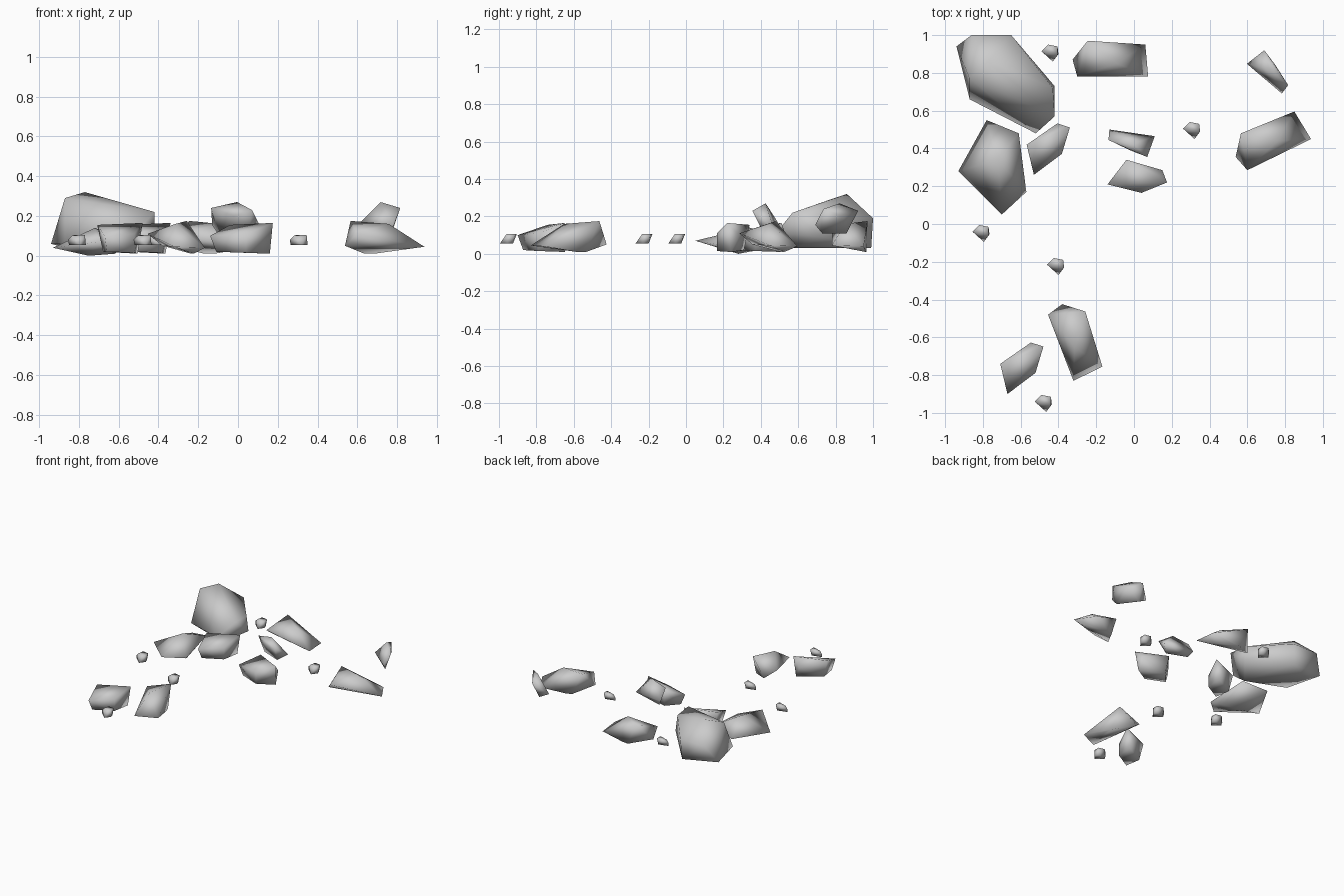
import bpy
import bmesh
from math import radians

default_cube = bpy.data.objects.get("Cube")
if default_cube:
    bpy.data.objects.remove(default_cube, do_unlink=True)

stone = bpy.data.materials.new("stone_grey")
stone.use_nodes = True
stone_colour = (0.6, 0.6, 0.6, 1)
stone.diffuse_color = stone_colour
stone.node_tree.nodes["Principled BSDF"].inputs["Base Color"].default_value = stone_colour


def rock_mesh(name, corners):
    """Convex smooth-shaded stone from a few corners given in hundredths."""
    bm = bmesh.new()
    for corner in corners:
        bm.verts.new([value / 100 for value in corner])
    hull = bmesh.ops.convex_hull(bm, input=bm.verts[:])
    leftover = set(hull["geom_interior"] + hull["geom_unused"])
    inner = [item for item in leftover if isinstance(item, bmesh.types.BMVert)]
    bmesh.ops.delete(bm, geom=inner, context="VERTS")
    bmesh.ops.recalc_face_normals(bm, faces=bm.faces[:])
    for face in bm.faces:
        face.smooth = True
    mesh = bpy.data.meshes.new(name)
    bm.to_mesh(mesh)
    bm.free()
    mesh.materials.append(stone)
    return mesh


def place(name, mesh, x=0, y=0, turn=0):
    """Stand a copy of a stone on the ground plan, turned in degrees."""
    rock = bpy.data.objects.new(name, mesh)
    rock.location = (x, y, 0)
    rock.rotation_euler.z = radians(turn)
    bpy.context.collection.objects.link(rock)
    return rock


# Large boulder at the back
boulder = rock_mesh("boulder", [
    (-94, 94, 6), (-86, 100, 19), (-65, 100, 19), (-66, 99, 3),
    (-42, 73, 9), (-42, 57, 22), (-43, 72, 21), (-52, 48, 11),
    (-87, 66, 6), (-87, 77, 29), (-77, 86, 32), (-84, 90, 3), (-54, 58, 3)])
place("boulder", boulder)

# Broad low rock in front of the boulder
broad = rock_mesh("broad_rock", [
    (-93, 28, 4), (-78, 55, 5), (-61, 48, 10), (-57, 17, 5),
    (-70, 5, 7), (-72, 34, 14), (-75, 28, 0), (-62, 25, 1)])
place("broad_rock", broad)

# Long slabs
slab = rock_mesh("slab", [
    (0, 0, 11), (37.5, 0, 4.5), (36, 17, 4), (5.5, 19, 17.5),
    (-2.5, 9, 5), (21, 7, 16), (13, 18.5, 1), (18, 18, 1)])
place("back_slab", slab, -0.3, 0.78)
place("left_slab", slab, 0.6, 0.285, 26)
place("front_slab", slab, -0.455, -0.48, -69)

# Wedge shaped rocks
wedge = rock_mesh("wedge", [
    (0, 0, 10), (18, -4.5, 11), (31.5, 1, 16.5), (29, 7.5, 10),
    (10, 13, 15.5), (3, 1, 2), (30, 3, 1), (11, 10, 2), (18, -4.5, 1.5)])
place("middle_wedge", wedge, -0.14, 0.21)
place("front_wedge", wedge, -0.67, -0.9, 51)
place("back_wedge", wedge, -0.53, 0.26, 51)

# Raised splinters
splinter = rock_mesh("splinter", [
    (0, 0, 23), (4, 11, 15), (-20, 14.5, 15.5), (-20.5, 9, 24),
    (-7.5, 7, 27), (-9, 3.5, 20), (-2, 6, 11), (-17, 12, 11)])
place("middle_splinter", splinter, 0.07, 0.355)
place("left_splinter", splinter, 0.69, 0.92, 148)

# Scattered pebbles
pebble = rock_mesh("pebble", [
    (-5, 0.5, 8), (-3, 0, 10), (-1.5, 4, 10.5), (3.5, 3, 10.5),
    (3.5, -1.5, 10.5), (-4.5, 0, 5.5), (1, -5, 5.5), (4, -1, 5.5), (3, 2, 5.5)])
pebble_spots = {
    "back_pebble": (-0.44, 0.91),
    "left_pebble": (0.31, 0.5),
    "right_pebble": (-0.805, -0.045),
    "middle_pebble": (-0.41, -0.22),
    "front_pebble": (-0.475, -0.945),
}
for name, (x, y) in pebble_spots.items():
    place(name, pebble, x, y)
